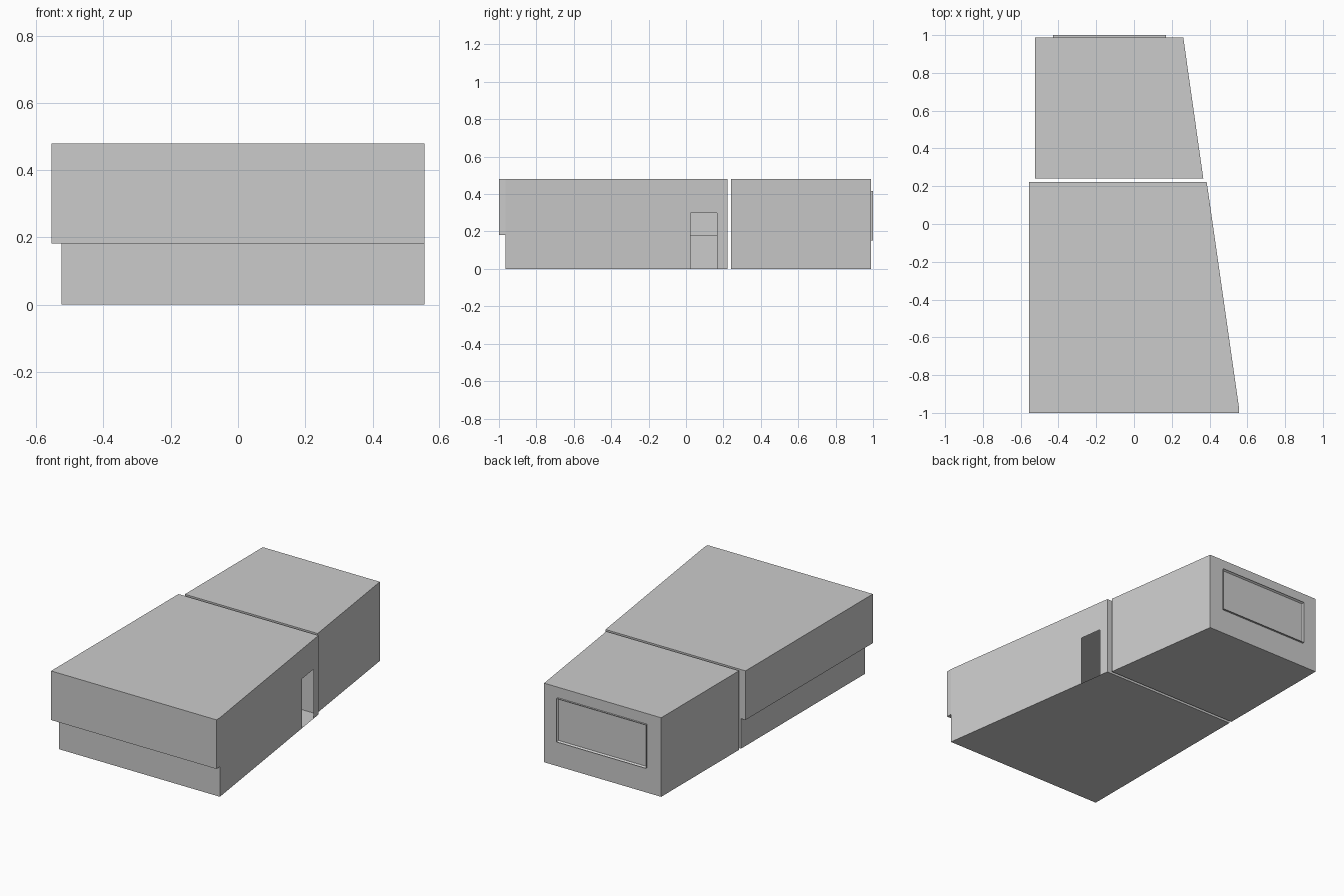
import bpy, bmesh
from mathutils import Vector

if "Cube" in bpy.data.objects:
    bpy.data.objects.remove(bpy.data.objects["Cube"])

TOP, STEP = 0.48, 0.182


def finish(bm, name):
    bmesh.ops.remove_doubles(bm, verts=bm.verts, dist=1e-5)
    bmesh.ops.recalc_face_normals(bm, faces=bm.faces)
    mesh = bpy.data.meshes.new(name)
    bm.to_mesh(mesh)
    bm.free()
    obj = bpy.data.objects.new(name, mesh)
    bpy.context.collection.objects.link(obj)
    return obj


def face(bm, pts):
    return bm.faces.new([bm.verts.new(p) for p in pts])


def flat(bm, pts, z):
    return face(bm, [(x, y, z) for x, y in pts])


def wall(bm, a, b, z0, z1):
    return face(bm, [(*a, z0), (*b, z0), (*b, z1), (*a, z1)])


# Front hall: hollow shell with an overhanging upper part on front and left
FL, FR = (-0.525, -0.966), (0.555, -0.966)
BL, BR = (-0.525, 0.222), (0.385, 0.222)
UL, UR, UB = (-0.555, -1.0), (0.555, -1.0), (-0.555, 0.222)
bm = bmesh.new()
flat(bm, [FL, FR, BR, BL], 0)                    # floor
flat(bm, [UL, UR, FR, BR, UB], TOP)              # roof
flat(bm, [UL, UR, FR, FL, BL, UB], STEP)         # underside of overhang
wall(bm, FL, FR, 0, STEP)
wall(bm, FL, BL, 0, STEP)
wall(bm, UL, UR, STEP, TOP)
wall(bm, UL, UB, STEP, TOP)
wall(bm, UR, FR, STEP, TOP)
face(bm, [(*BL, 0), (*BR, 0), (*BR, TOP), (*UB, TOP), (*UB, STEP), (*BL, STEP)])


# Slanted right wall with a door opening down to the floor
def on_slant(y, z):
    t = (y - FR[1]) / (BR[1] - FR[1])
    p = Vector(FR).lerp(Vector(BR), t)
    return (p.x, p.y, z)


face(bm, [on_slant(y, z) for y, z in (
    (FR[1], 0), (0.025, 0), (0.025, 0.3), (0.165, 0.3), (0.165, 0),
    (BR[1], 0), (BR[1], TOP), (FR[1], TOP))])
finish(bm, "front_hall")

# Rear hall: closed block with the same slanted right side
bm = bmesh.new()
rear = [(-0.525, 0.24), (0.367, 0.24), (0.261, 0.988), (-0.525, 0.988)]
base = flat(bm, rear, 0)
flat(bm, rear, TOP)
for i in range(4):
    wall(bm, rear[i], rear[(i + 1) % 4], 0, TOP)
finish(bm, "rear_hall")

# Rear window: shallow frame with a recessed pane
bm = bmesh.new()
bmesh.ops.create_cube(bm, size=1)
for v in bm.verts:
    v.co = Vector((-0.13, 0.994, 0.284)) + v.co * Vector((0.6, 0.012, 0.264))
outer = max(bm.faces, key=lambda f: f.calc_center_median().y)
bmesh.ops.inset_region(bm, faces=[outer], thickness=0.01)
for v in outer.verts:
    v.co.y -= 0.011
finish(bm, "rear_window")
